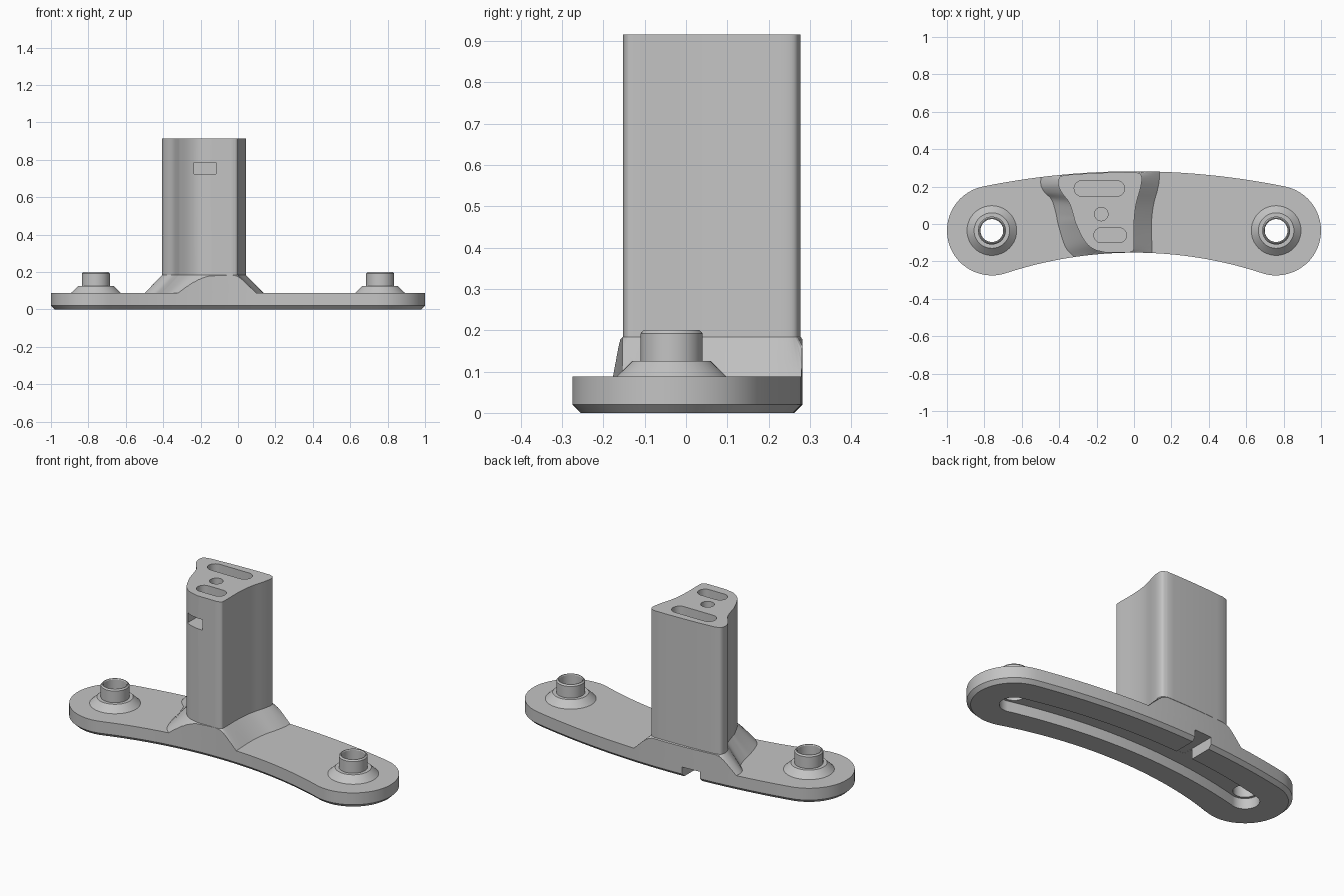
import bpy, bmesh, math
from mathutils import Vector

if "Cube" in bpy.data.objects:
    bpy.data.objects.remove(bpy.data.objects["Cube"])

CAP_X, CAP_Y = 0.76, -0.035
grey = bpy.data.materials.new("grey plastic")
grey.diffuse_color = (0.55, 0.55, 0.55, 1)
grey.use_nodes = True
grey.node_tree.nodes["Principled BSDF"].inputs["Base Color"].default_value = grey.diffuse_color


def loft(name, rings):
    """Solid through rings of (points, z), all with equal point counts."""
    bm = bmesh.new()
    vs = [[bm.verts.new((x, y, z)) for x, y in pts] for pts, z in rings]
    n = len(vs[0])
    for a, b in zip(vs, vs[1:]):
        for i in range(n):
            j = (i + 1) % n
            bm.faces.new((a[i], a[j], b[j], b[i]))
    caps = [bm.faces.new(vs[0][::-1]), bm.faces.new(vs[-1])]
    bmesh.ops.triangulate(bm, faces=[f for f in bm.faces if f not in caps])
    bmesh.ops.recalc_face_normals(bm, faces=bm.faces)
    me = bpy.data.meshes.new(name)
    bm.to_mesh(me)
    bm.free()
    me.materials.append(grey)
    ob = bpy.data.objects.new(name, me)
    bpy.context.collection.objects.link(ob)
    return ob


def activate(ob):
    bpy.ops.object.select_all(action='DESELECT')
    ob.select_set(True)
    bpy.context.view_layer.objects.active = ob


def boolean(ob, cutter, op='DIFFERENCE'):
    m = ob.modifiers.new("cut", 'BOOLEAN')
    m.operation, m.object, m.solver = op, cutter, 'EXACT'
    activate(ob)
    bpy.ops.object.modifier_apply(modifier=m.name)
    bpy.data.objects.remove(cutter)


def smooth(ob):
    activate(ob)
    bpy.ops.object.shade_smooth_by_angle(angle=math.radians(30))


def arc(cx, cy, r, a0, a1, n):
    return [(cx + r * math.cos(a0 + (a1 - a0) * i / n),
             cy + r * math.sin(a0 + (a1 - a0) * i / n)) for i in range(n + 1)]


def bent_band(rb, rf, r):
    """Curved band with round ends: back radius, front radius, end radius."""
    yb = CAP_Y - math.sqrt((rb - r) ** 2 - CAP_X ** 2)
    yf = CAP_Y - math.sqrt((rf + r) ** 2 - CAP_X ** 2)
    tb = math.asin(CAP_X / (rb - r))
    tf = math.asin(CAP_X / (rf + r))
    h = math.pi / 2
    return (arc(0, yb, rb, h - tb, h + tb, 40)
            + arc(-CAP_X, CAP_Y, r, h + tb, 3 * h + tf, 28)[1:]
            + arc(0, yf, rf, h + tf, h - tf, 40)[1:]
            + arc(CAP_X, CAP_Y, r, -h - tf, h - tb, 28)[1:-1])


def slot(x0, x1, y, r):
    h = math.pi / 2
    return arc(x1 - r, y, r, -h, h, 12) + arc(x0 + r, y, r, h, 3 * h, 12)


def rect(x0, x1, y0, y1):
    return [(x0, y0), (x1, y0), (x1, y1), (x0, y1)]


def spline(pts, steps=5):
    """Smooth open curve through the points."""
    p = [Vector(q) for q in pts]
    p = [2 * p[0] - p[1]] + p + [2 * p[-1] - p[-2]]
    out = []
    for a, b, c, d in zip(p, p[1:], p[2:], p[3:]):
        for i in range(steps):
            t = i / steps
            out.append(0.5 * (2 * b + (c - a) * t + (2 * a - 5 * b + 4 * c - d) * t * t
                              + (3 * b - a - 3 * c + d) * t ** 3))
    return [tuple(v) for v in out + [p[-2]]]


def edge_line(a, b, bulge=0.0, n=10):
    """Inner points of a slightly bowed line from a to b."""
    return [(a[0] + (b[0] - a[0]) * i / n,
             a[1] + (b[1] - a[1]) * i / n + bulge * 4 * (i / n) * (1 - i / n))
            for i in range(1, n)]


# Base plate with chamfered underside
plate = bent_band(4.04, 2.19, 0.24)
base = loft("base_plate", [(bent_band(4.02, 2.21, 0.22), 0), (plate, 0.02), (plate, 0.088)])

# Underside channel, rear cable notch and through holes
boolean(base, loft("channel_cutter", [(bent_band(3.162, 3.012, 0.075), z) for z in (-0.05, 0.06)]))
boolean(base, loft("notch_cutter", [(rect(-0.28, -0.17, 0.06, 0.4), z) for z in (-0.05, 0.0605)]))
for s in (-1, 1):
    hole = arc(s * CAP_X, CAP_Y, 0.061, 0, math.tau, 40)[:-1]
    boolean(base, loft("hole_cutter", [(hole, -0.1), (hole, 0.2)]))
smooth(base)

# Column section and the wider foot section beneath it
left = [(-0.365, 0.262), (-0.398, 0.25), (-0.405, 0.21), (-0.385, 0.165), (-0.347, 0.115),
        (-0.325, 0.05), (-0.31, 0.0), (-0.265, -0.09), (-0.215, -0.135), (-0.15, -0.153)]
left_foot = [(-0.47, 0.36), (-0.495, 0.27), (-0.5, 0.21), (-0.48, 0.17), (-0.442, 0.13),
             (-0.42, 0.06), (-0.405, -0.01), (-0.37, -0.12), (-0.325, -0.175), (-0.25, -0.25)]
right = [(-0.03, -0.153), (-0.007, -0.145), (0.0, -0.12), (0.0, 0.0), (0.01, 0.1),
         (0.033, 0.185), (0.042, 0.235), (0.036, 0.265), (0.01, 0.277)]
right_foot = [(0.09, -0.25), (0.1, -0.2), (0.098, -0.12), (0.095, 0.0), (0.106, 0.1),
              (0.127, 0.18), (0.137, 0.235), (0.14, 0.3), (0.14, 0.36)]


def section(l, r, bulge):
    return (spline(l) + edge_line(l[-1], r[0]) + spline(r) + edge_line(r[-1], l[0], bulge))


column_pts = section(left, right, 0.004)
foot_pts = section(left_foot, right_foot, 0)

# Flared foot, trimmed flush with the plate's outline
foot = loft("column_foot", [(foot_pts, 0.086), (column_pts, 0.184)])
boolean(foot, loft("foot_trim", [(plate, 0.0), (plate, 0.4)]), 'INTERSECT')
smooth(foot)

# Column with slots and hole in the top and a window in the front
column = loft("column", [(column_pts, 0.184), (column_pts, 0.915)])
pockets = [(slot(-0.32, -0.05, 0.19, 0.042), 0.795),
           (slot(-0.215, -0.04, -0.06, 0.04), 0.795),
           (arc(-0.175, 0.053, 0.036, 0, math.tau, 32)[:-1], 0.75)]
for pts, floor in pockets:
    boolean(column, loft("pocket_cutter", [(pts, floor), (pts, 1.0)]))
boolean(column, loft("window_cutter", [(rect(-0.235, -0.118, -0.3, 0.11), z) for z in (0.725, 0.785)]))
smooth(column)

# Hollow bosses with conical collars
profile = [(0.061, 0.08), (0.133, 0.08), (0.133, 0.088), (0.095, 0.125), (0.075, 0.125),
           (0.075, 0.192), (0.068, 0.2), (0.064, 0.2), (0.061, 0.195)]
for s, side in ((-1, "left"), (1, "right")):
    bm = bmesh.new()
    n = 48
    rings = [[bm.verts.new((s * CAP_X + r * math.cos(math.tau * i / n),
                            CAP_Y + r * math.sin(math.tau * i / n), z)) for i in range(n)]
             for r, z in profile]
    for a, b in zip(rings, rings[1:] + rings[:1]):
        for i in range(n):
            j = (i + 1) % n
            bm.faces.new((a[i], a[j], b[j], b[i]))
    bmesh.ops.recalc_face_normals(bm, faces=bm.faces)
    me = bpy.data.meshes.new(side + "_boss")
    bm.to_mesh(me)
    bm.free()
    me.materials.append(grey)
    boss = bpy.data.objects.new(side + "_boss", me)
    bpy.context.collection.objects.link(boss)
    smooth(boss)
